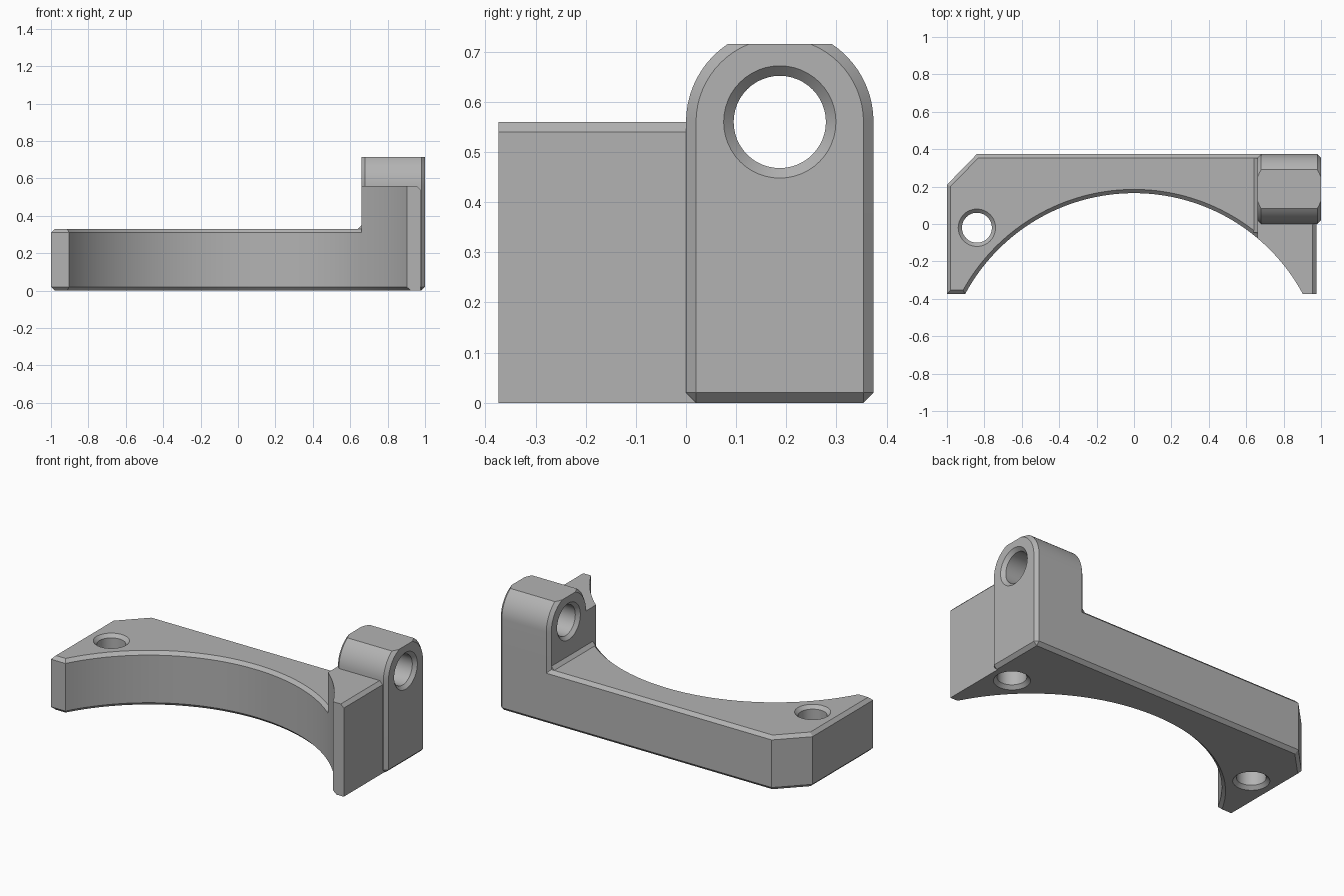
import bpy, bmesh, math
from mathutils import Vector, Matrix

cube = bpy.data.objects.get("Cube")
if cube:
    bpy.data.objects.remove(cube, do_unlink=True)

grey = bpy.data.materials.new("plain grey")
grey.use_nodes = True
grey.diffuse_color = (0.45, 0.45, 0.45, 1)
grey.node_tree.nodes["Principled BSDF"].inputs["Base Color"].default_value = grey.diffuse_color

DEPTH = 0.374      # half depth of the bracket
EDGE = 0.02        # chamfer size
PLATE_TOP, TOWER_TOP, LUG_TOP = 0.33, 0.56, 0.715
STEP_X, SIDE_X = 0.66, 0.975


def prism(points, vec):
    """Closed solid: planar outline swept along vec."""
    bm = bmesh.new()
    face = bm.faces.new([bm.verts.new(p) for p in points])
    swept = bmesh.ops.extrude_face_region(bm, geom=[face])["geom"]
    bmesh.ops.translate(bm, vec=vec, verts=[v for v in swept if isinstance(v, bmesh.types.BMVert)])
    if not any(f.normal.dot(Vector(vec)) < 0 and f is face for f in bm.faces):
        pass
    bmesh.ops.recalc_face_normals(bm, faces=bm.faces)
    return bm


def chamfer(bm, rule, size=EDGE):
    """Chamfer the edges whose two end points satisfy the rule."""
    edges = [e for e in bm.edges if rule(e.verts[0].co, e.verts[1].co)]
    bmesh.ops.bevel(bm, geom=edges, offset=size, offset_type='OFFSET', segments=1,
                    affect='EDGES', profile=0.5, clamp_overlap=False)


def cut_away(bm, co, normal):
    """Remove everything on the normal side of a plane and cap the cut."""
    cut = bmesh.ops.bisect_plane(bm, geom=bm.verts[:] + bm.edges[:] + bm.faces[:],
                                 plane_co=co, plane_no=normal, clear_outer=True)["geom_cut"]
    bmesh.ops.contextual_create(bm, geom=[g for g in cut if isinstance(g, bmesh.types.BMEdge)])
    bmesh.ops.recalc_face_normals(bm, faces=bm.faces)


def finish(bm, name):
    mesh = bpy.data.meshes.new(name)
    bm.to_mesh(mesh)
    bm.free()
    mesh.materials.append(grey)
    obj = bpy.data.objects.new(name, mesh)
    bpy.context.collection.objects.link(obj)
    return obj


def combine(target, other, operation):
    mod = target.modifiers.new(operation, 'BOOLEAN')
    mod.operation, mod.solver, mod.object = operation, 'EXACT', other
    bpy.context.view_layer.objects.active = target
    bpy.ops.object.modifier_apply(modifier=mod.name)
    bpy.data.objects.remove(other, do_unlink=True)


def hole_cutter(name, radius, start, end, matrix, flare_end=True):
    """Round cutter along local z, flared at its mouths."""
    rings = [(start - EDGE, radius + 2 * EDGE), (start + EDGE, radius)]
    rings += [(end - EDGE, radius), (end + EDGE, radius + 2 * EDGE)] if flare_end else [(end, radius)]
    bm, n, loops = bmesh.new(), 48, []
    for z, r in rings:
        loops.append([bm.verts.new((r * math.cos(math.tau * i / n), r * math.sin(math.tau * i / n), z))
                      for i in range(n)])
    for a, b in zip(loops, loops[1:]):
        for i in range(n):
            j = (i + 1) % n
            bm.faces.new((a[i], a[j], b[j], b[i]))
    bm.faces.new(loops[0])
    bm.faces.new(loops[-1])
    bmesh.ops.recalc_face_normals(bm, faces=bm.faces)
    bm.transform(matrix)
    return finish(bm, name)


# Plan outline with the large curved recess in front
centre_y, radius = -0.86, 1.025
half = math.acos((-DEPTH - centre_y) / radius)
arc = [(radius * math.sin(t), centre_y + radius * math.cos(t))
       for t in (half * (i / 28 - 1) for i in range(57))]
outline = arc + [(SIDE_X, -DEPTH), (SIDE_X, DEPTH), (-0.84, DEPTH), (-1, 0.21), (-1, -DEPTH)]


def on_right_end(a, b):
    return min(a.x, b.x) > 0.89


# Base plate, chamfered around top and bottom
plate = prism([(x, y, 0) for x, y in outline], (0, 0, PLATE_TOP))
chamfer(plate, lambda a, b: abs(a.z - b.z) < 1e-5 and not on_right_end(a, b))
bracket = finish(plate, "bracket_body")

# Raised block at the right end, following the recess
tower = prism([(x, y, 0.1) for x, y in outline], (0, 0, TOWER_TOP - 0.1))
chamfer(tower, lambda a, b: min(a.x, b.x) > SIDE_X - 1e-4 and min(a.z, b.z) > TOWER_TOP - 1e-4)
cut_away(tower, (STEP_X, 0, 0), (-1, 0, 0))
cut_away(tower, (0, 0.2, 0), (0, 1, 0))

# Upright lug with a rounded, flat-topped head
mid = DEPTH / 2
profile = [(0, 0), (DEPTH, 0)]
profile += [(mid + mid * math.cos(math.pi * i / 32), TOWER_TOP + mid * math.sin(math.pi * i / 32))
            for i in range(33)]
lug = prism([(STEP_X, y, z) for y, z in profile], (1 - STEP_X, 0, 0))
chamfer(lug, lambda a, b: abs(a.x - b.x) < 1e-5 or max(a.z, b.z) < 1e-5)
cut_away(lug, (0, 0, LUG_TOP), (0, 0, 1))

# Small sloped strip where the plate meets the upright
strip = prism([(STEP_X - EDGE, -0.045, PLATE_TOP - 0.001), (STEP_X + 0.03, -0.045, PLATE_TOP - 0.001),
               (STEP_X + 0.03, -0.045, PLATE_TOP + EDGE), (STEP_X, -0.045, PLATE_TOP + EDGE)],
              (0, DEPTH + 0.025, 0))

for bm, name in ((tower, "end_block"), (lug, "upright_lug"), (strip, "step_strip")):
    combine(bracket, finish(bm, name), 'UNION')

# Plate hole, blind hole under the block, and cross hole through the lug
along_x = Matrix.Translation((0, mid, TOWER_TOP)) @ Matrix.Rotation(math.pi / 2, 4, 'Y')
for args in (("plate_hole", 0.08, 0, PLATE_TOP, Matrix.Translation((-0.84, -0.02, 0))),
             ("blind_hole", 0.08, 0, PLATE_TOP, Matrix.Translation((0.84, -0.02, 0)), False),
             ("lug_hole", 0.092, STEP_X, 1, along_x)):
    combine(bracket, hole_cutter(*args), 'DIFFERENCE')

bpy.ops.object.select_all(action='DESELECT')
bracket.select_set(True)
bpy.context.view_layer.objects.active = bracket
bpy.ops.object.shade_smooth_by_angle(angle=math.radians(25))
